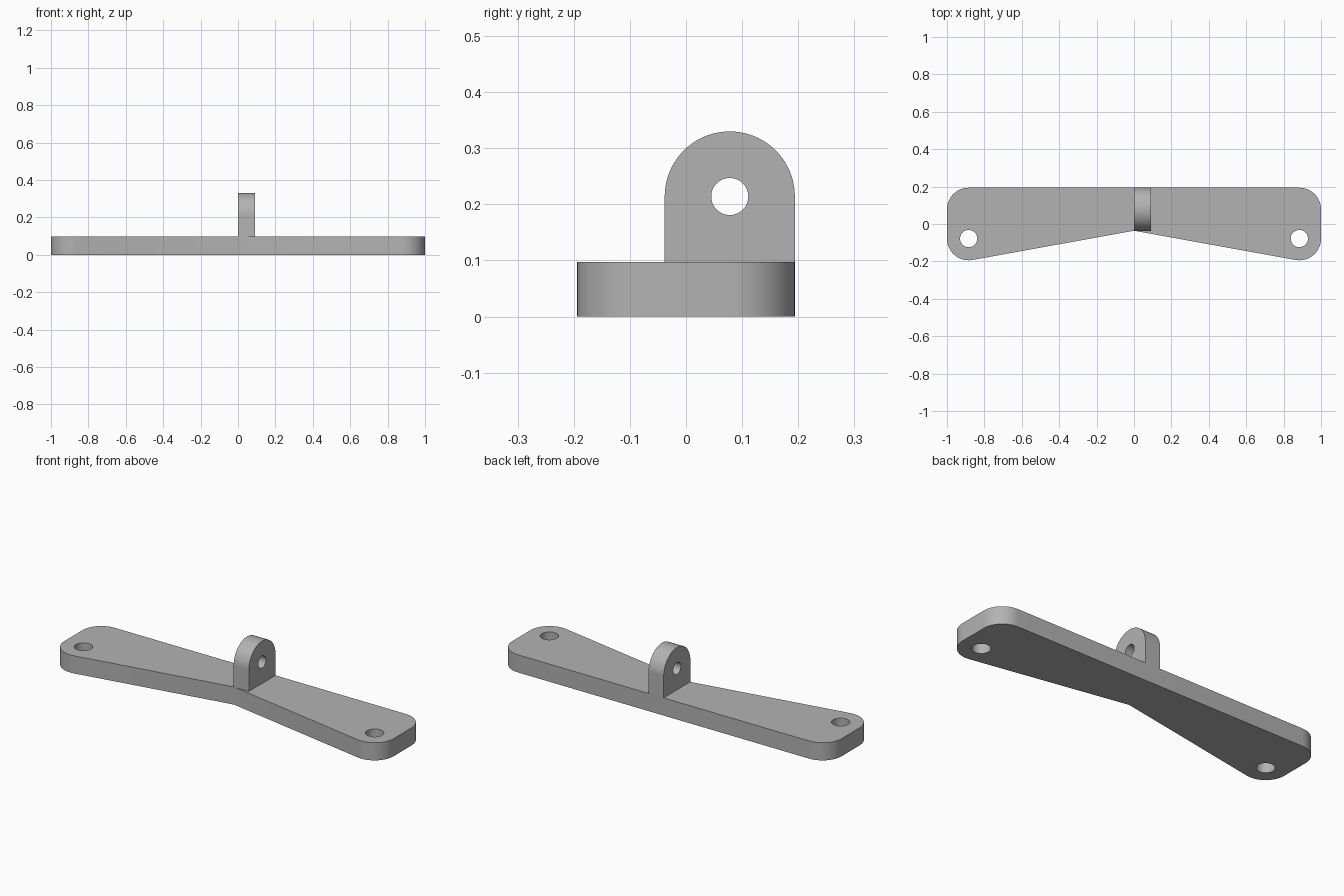
import bpy, bmesh
from math import radians, cos, sin, tau
from mathutils import Matrix, Vector

default = bpy.data.objects.get("Cube")
if default:
    bpy.data.objects.remove(default)

R = 0.116          # shared radius of plate corners and lug top
THICK = 0.097      # plate thickness
EX, EY = 0.884, 0.078   # centres of the corner arcs
LUG_Z = 0.214      # height of the lug eye
LUG_W = 0.092

grey = bpy.data.materials.new("plain grey")
grey.use_nodes = True
colour = (0.45, 0.45, 0.45, 1)
grey.diffuse_color = colour
grey.node_tree.nodes["Principled BSDF"].inputs["Base Color"].default_value = colour


def arc(cx, cy, r, start, end, steps):
    angles = [radians(start + (end - start) * i / steps) for i in range(steps + 1)]
    return [(cx + r * cos(a), cy + r * sin(a)) for a in angles]


def prism(name, outline, low, high, frame=Matrix()):
    """Extrude a counter-clockwise outline from low to high, then place it."""
    bm = bmesh.new()
    face = bm.faces.new([bm.verts.new((x, y, low)) for x, y in outline])
    top = bmesh.ops.extrude_face_region(bm, geom=[face])["geom"]
    bmesh.ops.translate(bm, vec=Vector((0, 0, high - low)),
                        verts=[v for v in top if isinstance(v, bmesh.types.BMVert)])
    bmesh.ops.recalc_face_normals(bm, faces=bm.faces)
    bm.transform(frame)
    mesh = bpy.data.meshes.new(name)
    bm.to_mesh(mesh)
    bm.free()
    mesh.materials.append(grey)
    obj = bpy.data.objects.new(name, mesh)
    bpy.context.collection.objects.link(obj)
    return obj


def select(obj):
    bpy.ops.object.select_all(action="DESELECT")
    obj.select_set(True)
    bpy.context.view_layer.objects.active = obj


def drill(obj, cx, cy, r, low, high, frame=Matrix()):
    """Cut a round hole through the part."""
    circle = arc(cx, cy, r, 0, 360, 48)[:-1]
    cutter = prism("hole_cutter", circle, low, high, frame)
    cutter.hide_render = True
    select(obj)
    cut = obj.modifiers.new("hole", "BOOLEAN")
    cut.operation, cut.solver, cut.object = "DIFFERENCE", "EXACT", cutter
    bpy.ops.object.modifier_apply(modifier=cut.name)
    bpy.data.objects.remove(cutter)


def finish(obj):
    select(obj)
    bpy.ops.object.shade_smooth_by_angle(angle=radians(30))


# Base plate: rounded ends, straight back, front edges sloping in to the middle
right_half = arc(EX, -EY, R, -100.2, 0, 20) + arc(EX, EY, R, 0, 90, 18)
left_half = [(-x, y) for x, y in reversed(right_half)]
plate = prism("base_plate", [(0, -0.036)] + right_half + left_half, 0, THICK)
for side in (-1, 1):
    drill(plate, side * EX, -EY, 0.046, -0.1, 0.2)
finish(plate)

# Upright lug: round-topped tab with an eye, drawn in y-z and extruded along x
yz = Matrix(((0, 0, 1, 0), (1, 0, 0, 0), (0, 1, 0, 0), (0, 0, 0, 1)))
tab = [(EY - R, THICK), (EY + R, THICK)] + arc(EY, LUG_Z, R, 0, 180, 40)
lug = prism("upright_lug", tab, 0, LUG_W, yz)
drill(lug, EY, LUG_Z, 0.033, -0.1, 0.2, yz)
finish(lug)
